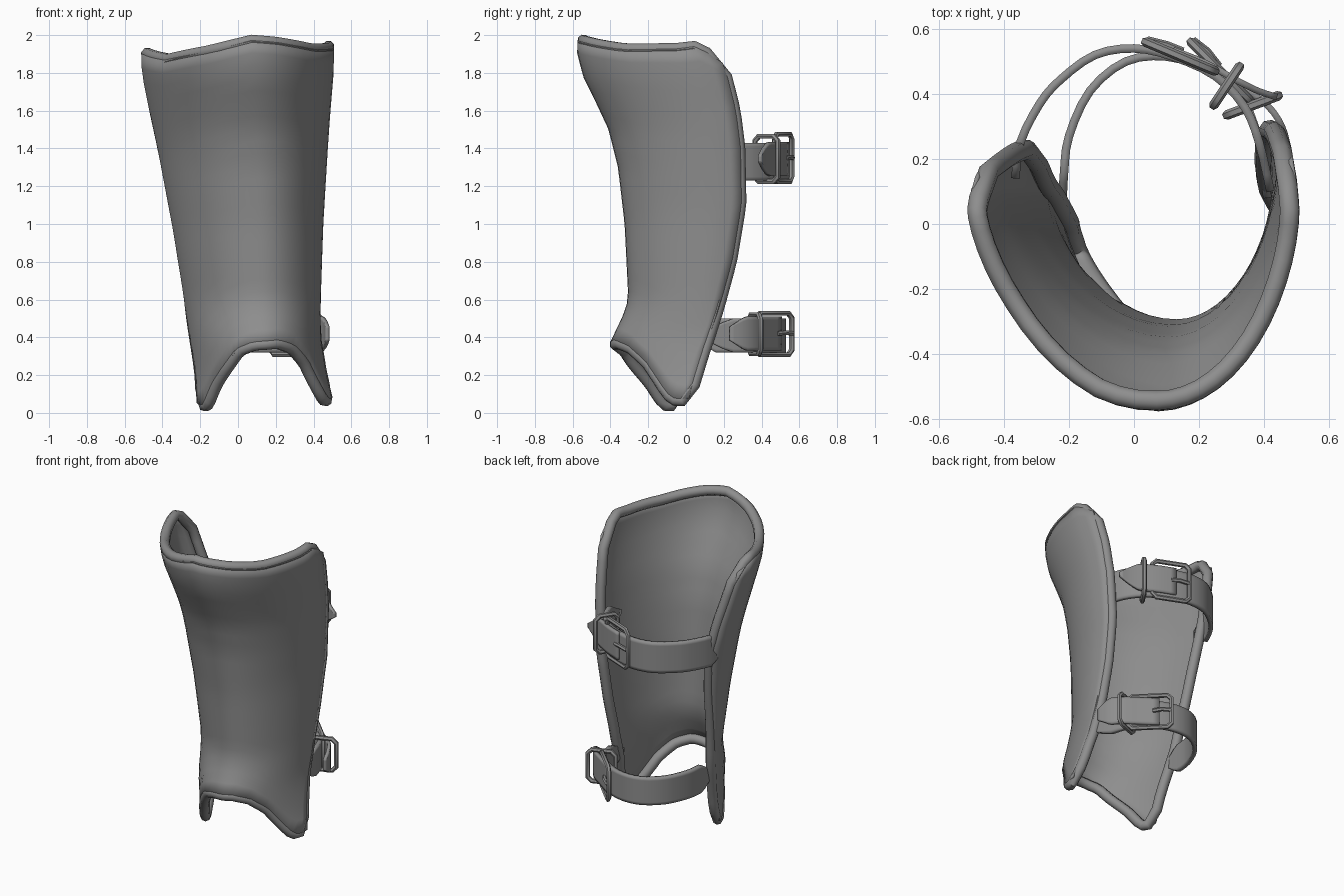
import bpy, math
from mathutils import Vector

if "Cube" in bpy.data.objects:
    bpy.data.objects.remove(bpy.data.objects["Cube"])

grey = bpy.data.materials.new("dull grey")
grey.diffuse_color = (0.27, 0.27, 0.27, 1)
grey.use_nodes = True
grey.node_tree.nodes["Principled BSDF"].inputs["Base Color"].default_value = grey.diffuse_color


def lerp_table(table, k):
    """Piecewise linear lookup in a list of (key, value)."""
    if k <= table[0][0]:
        return table[0][1]
    for (a, va), (b, vb) in zip(table, table[1:]):
        if k <= b:
            return va + (vb - va) * (k - a) / (b - a)
    return table[-1][1]


def finish(ob, angle=50):
    ob.data.materials.clear()
    ob.data.materials.append(grey)
    bpy.ops.object.select_all(action='DESELECT')
    ob.select_set(True)
    bpy.context.view_layer.objects.active = ob
    bpy.ops.object.shade_smooth_by_angle(angle=math.radians(angle))
    return ob


def grid_object(name, rows, thickness, offset):
    """Sheet made from rows of points, given thickness by a modifier."""
    n = len(rows[0])
    verts = [p for r in rows for p in r]
    faces = [(j * n + i, j * n + i + 1, (j + 1) * n + i + 1, (j + 1) * n + i)
             for j in range(len(rows) - 1) for i in range(n - 1)]
    me = bpy.data.meshes.new(name)
    me.from_pydata(verts, [], faces)
    me.update()
    ob = bpy.data.objects.new(name, me)
    bpy.context.collection.objects.link(ob)
    finish(ob)
    mod = ob.modifiers.new("thickness", 'SOLIDIFY')
    mod.thickness = thickness
    mod.offset = offset
    return ob


def tube(name, pts, radius, closed=True, res=2):
    """Round rod along a path."""
    cu = bpy.data.curves.new(name, 'CURVE')
    cu.dimensions = '3D'
    cu.bevel_depth = radius
    cu.bevel_resolution = res
    cu.use_fill_caps = True
    sp = cu.splines.new('POLY')
    sp.points.add(len(pts) - 1)
    for p, co in zip(sp.points, pts):
        p.co = (*co, 1)
    sp.use_cyclic_u = closed
    ob = bpy.data.objects.new(name, cu)
    bpy.context.collection.objects.link(ob)
    bpy.ops.object.select_all(action='DESELECT')
    ob.select_set(True)
    bpy.context.view_layer.objects.active = ob
    bpy.ops.object.convert(target='MESH')
    return finish(bpy.context.view_layer.objects.active)


# Shin plate: cross-section measures by height
LEFT_X = [(0, -.26), (.2, -.25), (.3, -.255), (.6, -.285), (1, -.35), (1.4, -.427),
          (1.6, -.47), (1.8, -.51), (2, -.515)]
RIGHT_X = [(.05, .52), (.2, .475), (.4, .438), (.6, .438), (1, .452), (1.4, .476),
           (1.6, .49), (1.8, .507), (2, .51)]
FRONT_Y = [(.38, -.40), (.5, -.34), (.6, -.305), (1, -.325), (1.3, -.36), (1.5, -.41),
           (1.65, -.48), (1.78, -.545), (1.92, -.58), (2, -.57)]
MID_X = [(.3, .14), (1, .12), (2, .07)]
LEFT_MID_Y = [(0, .1), (1.4, .1), (1.9, .04)]
RIGHT_MID_Y = [(0, .1), (.6, .12), (1.1, .18), (1.5, .15), (1.9, .04)]
LEFT_END_Y = [(0, -.045), (.2, .02), (.5, .11), (1, .22), (1.3, .27), (1.5, .25),
              (1.8, .19), (1.9, .15), (2, .09)]
RIGHT_END_Y = [(.05, .03), (.3, .11), (.55, .2), (.8, .27), (1.1, .32), (1.4, .315),
               (1.6, .29), (1.8, .24), (1.9, .205), (2, .14)]
# Bottom and top edge heights around the plate
BOTTOM_Z = [(-1, .03), (-.9, .01), (-.8, .05), (-.66, .13), (-.42, .24), (-.28, .31),
            (-.1, .35), (.17, .36), (.36, .33), (.55, .25), (.65, .18), (.8, .08),
            (.9, .045), (1, .06)]
TOP_Z = [(-1, 1.87), (-.92, 1.92), (-.8, 1.93), (-.5, 1.895), (-.22, 1.94), (0, 2),
         (.17, 1.99), (.48, 1.95), (.75, 1.955), (.9, 1.97), (1, 1.88)]


def plate_point(u, v):
    zb = lerp_table(BOTTOM_Z, u) + .022
    zt = lerp_table(TOP_Z, u) - .028
    z = zb + (zt - zb) * v
    left = u < 0
    side = lerp_table(LEFT_X if left else RIGHT_X, z)
    my = lerp_table(LEFT_MID_Y if left else RIGHT_MID_Y, z)
    ey = lerp_table(LEFT_END_Y if left else RIGHT_END_Y, z) - .026
    fy, mx = lerp_table(FRONT_Y, z), lerp_table(MID_X, z)
    p = 1.4 if left else 1.17
    c = (my - ey) / (my - fy)
    end = math.acos(math.copysign(abs(c) ** (1 / p), c))
    t = abs(u) * end
    c = math.cos(t)
    return Vector((mx + (side - mx) * math.sin(t),
                   my - (my - fy) * math.copysign(abs(c) ** p, c), z))


COLS, ROWS = 32, 24
rows = [[plate_point(-1 + 2 * i / COLS, j / ROWS) for i in range(COLS + 1)]
        for j in range(ROWS + 1)]
plate = grid_object("shin_plate", rows, .014, -1)

# Rolled rim around the whole plate, set in towards the leg
w = COLS + 1
loop = [i for i in range(1, COLS)]
loop += [j * w + COLS for j in range(1, ROWS)]
loop += [ROWS * w + i for i in range(COLS - 1, 0, -1)]
loop += [j * w for j in range(ROWS - 1, 0, -1)]
vs = plate.data.vertices
tube("rolled_rim", [vs[k].co - vs[k].normal * .03 for k in loop], .032)


def smooth_path(pts, steps=3):
    """Catmull-Rom path through plan points."""
    P = [Vector(p) for p in pts]
    P = [2 * P[0] - P[1]] + P + [2 * P[-1] - P[-2]]
    out = []
    for a, b, c, d in zip(P, P[1:], P[2:], P[3:]):
        for s in range(steps):
            t = s / steps
            out.append(.5 * (2 * b + (c - a) * t + (2 * a - 5 * b + 4 * c - d) * t * t
                             + (3 * b - a - 3 * c + d) * t ** 3))
    return out + [P[-2]]


def ribbon(name, pts, z, half, taper_start, taper_end, tip=.15, thick=.026):
    """Upright leather band; its ends can narrow to a blunt point."""
    path = smooth_path(pts)
    n = len(path) - 1
    rws = []
    for f in (-1, -.8, 0, .8, 1):
        row = []
        for i, q in enumerate(path):
            k = 1.0
            if taper_start:
                k = min(k, .25 + .75 * i / (n * taper_start))
            if taper_end:
                k = min(k, tip + (1 - tip) * (n - i) / (n * taper_end))
            row.append((q.x, q.y, z + f * half * k))
        rws.append(row)
    return grid_object(name, rws, thick, 0)


def frame(name, a, b, z0, z1, r=.015, cut=.025):
    """Upright rounded rectangle between two plan points."""
    a, b = Vector(a), Vector(b)
    d = (b - a).normalized() * cut
    corners = [(a + d, z0), (b - d, z0), (b, z0 + cut), (b, z1 - cut),
               (b - d, z1), (a + d, z1), (a, z1 - cut), (a, z0 + cut)]
    return tube(name, [(q.x, q.y, z) for q, z in corners], r, res=1)


# Upper strap with its tongue, buckle and keeper
ribbon("upper_strap", [(-.365, .14), (-.35, .25), (-.29, .37), (-.225, .445),
                       (-.12, .52), (0, .54), (.12, .515), (.25, .455), (.34, .36),
                       (.385, .25), (.42, .1)], 1.33, .1, .1, .1)
ribbon("upper_tongue", [(.12, .535), (.22, .495), (.31, .445), (.38, .41), (.44, .39)],
       1.345, .09, 0, .45, thick=.02)
frame("upper_buckle", (.035, .56), (.25, .47), 1.225, 1.475)
tube("upper_prong", [(.04, .565, 1.35), (.1, .55, 1.355), (.15, .53, 1.35)], .013, False, 1)
frame("upper_keeper", (.245, .365), (.325, .485), 1.225, 1.465)

# Lower strap with its tongue, buckle and keeper
ribbon("lower_strap", [(-.22, .06), (-.215, .16), (-.2, .27), (-.135, .41), (-.025, .5),
                       (.1, .515), (.22, .475), (.33, .39), (.385, .25), (.41, .08)],
       .41, .09, .1, .1)
ribbon("lower_tongue", [(.22, .5), (.32, .43), (.41, .365), (.455, .3), (.475, .23)],
       .42, .09, 0, .3, .4, .02)
frame("lower_buckle", (.175, .56), (.36, .375), .308, .527)
tube("lower_prong", [(.18, .565, .42), (.225, .53, .425), (.26, .485, .42)], .013, False, 1)
frame("lower_keeper", (.285, .335), (.445, .395), .312, .52)
